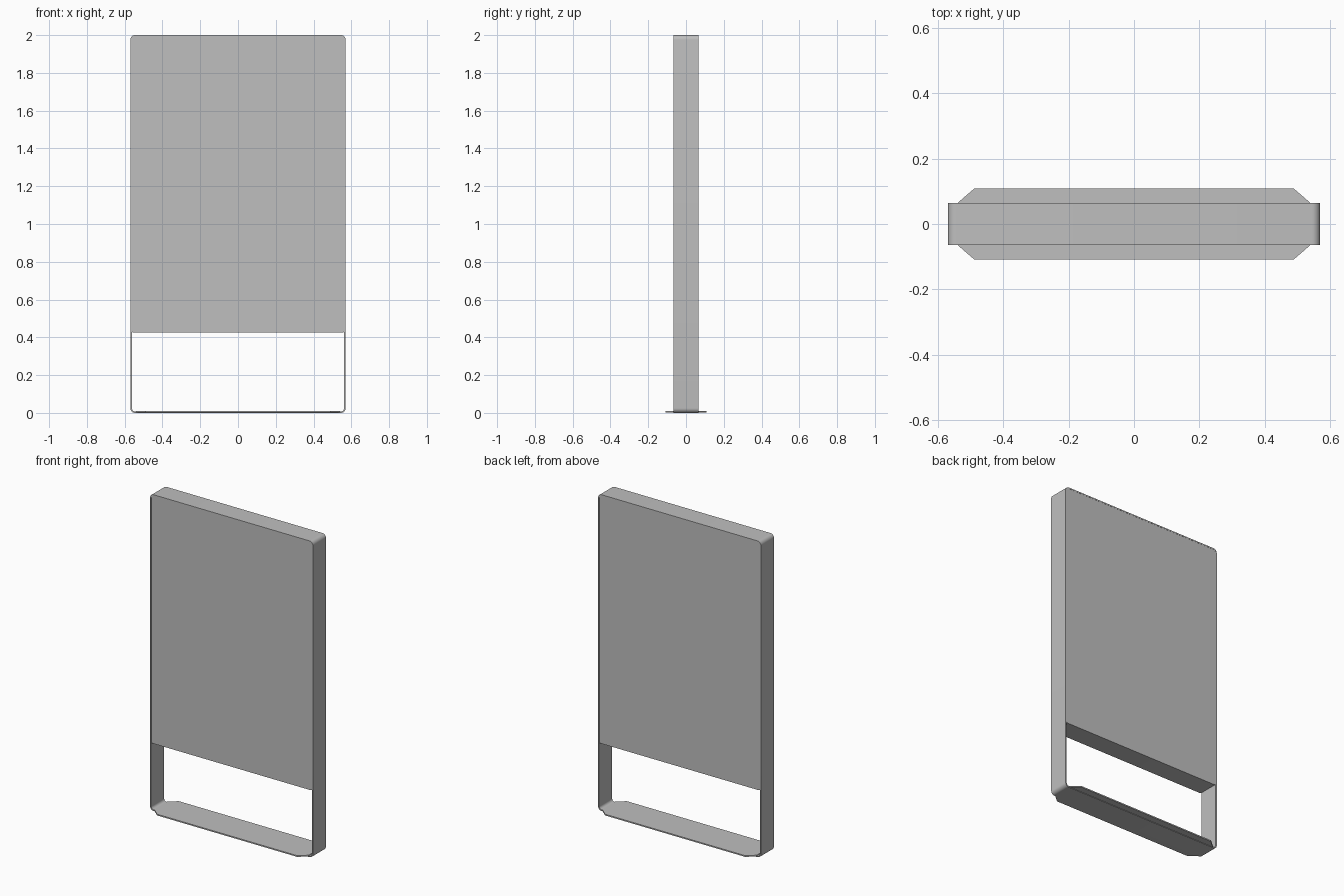
import bpy
import bmesh
import math

cube = bpy.data.objects.get("Cube")
if cube:
    bpy.data.objects.remove(cube, do_unlink=True)

grey = bpy.data.materials.new("light grey")
grey.use_nodes = True
colour = (0.52, 0.52, 0.52, 1)
grey.diffuse_color = colour
grey.node_tree.nodes["Principled BSDF"].inputs["Base Color"].default_value = colour

HALF_W, HALF_D, TOP, WALL, RADIUS = 0.57, 0.065, 2.0, 0.008, 0.025
STEPS = 8


def rounded_rect(half_w, low, high, radius):
    """Outline in x and z, counter-clockwise from the right side."""
    points = []
    corners = [(1, high - radius), (-1, high - radius), (-1, low + radius), (1, low + radius)]
    for i, (side, z) in enumerate(corners):
        for s in range(STEPS + 1):
            a = math.pi / 2 * (i + s / STEPS)
            points.append((side * (half_w - radius) + radius * math.cos(a), z + radius * math.sin(a)))
    return points


def finish(name, bm):
    bmesh.ops.recalc_face_normals(bm, faces=bm.faces)
    mesh = bpy.data.meshes.new(name)
    bm.to_mesh(mesh)
    bm.free()
    mesh.materials.append(grey)
    obj = bpy.data.objects.new(name, mesh)
    bpy.context.collection.objects.link(obj)
    bpy.ops.object.select_all(action="DESELECT")
    obj.select_set(True)
    bpy.context.view_layer.objects.active = obj
    bpy.ops.object.shade_smooth_by_angle(angle=math.radians(30))


def prism(name, points, offset):
    """Solid made by extruding one closed outline."""
    bm = bmesh.new()
    face = bm.faces.new([bm.verts.new(p) for p in points])
    moved = bmesh.ops.extrude_face_region(bm, geom=[face])["geom"]
    bmesh.ops.translate(bm, vec=offset, verts=[v for v in moved if isinstance(v, bmesh.types.BMVert)])
    finish(name, bm)


# Thin rounded band around the whole sign
bm = bmesh.new()
outer = rounded_rect(HALF_W, 0, TOP, RADIUS)
inner = rounded_rect(HALF_W - WALL, WALL, TOP - WALL, RADIUS - WALL)
rings = [[bm.verts.new((x, y, z)) for x, z in loop]
         for loop, y in ((outer, -HALF_D), (outer, HALF_D), (inner, HALF_D), (inner, -HALF_D))]
for r in range(4):
    a, b = rings[r], rings[(r + 1) % 4]
    for i in range(len(a)):
        j = (i + 1) % len(a)
        bm.faces.new((a[i], a[j], b[j], b[i]))
finish("frame", bm)

# Display slab filling the upper part of the band
GAP = 0.002
panel = rounded_rect(HALF_W - WALL + GAP, 0.425, TOP - WALL + GAP, 0.012)
prism("panel", [(x, -HALF_D + GAP / 2, z) for x, z in panel], (0, 2 * HALF_D - GAP, 0))

# Flat foot plate with clipped corners
quarter = [(0.54, HALF_D), (0.49, 0.108)]
foot = quarter + [(-x, y) for x, y in reversed(quarter)]
foot += [(-x, -y) for x, y in foot]
prism("foot_plate", [(x, y, 0.003) for x, y in foot], (0, 0, 0.008))
